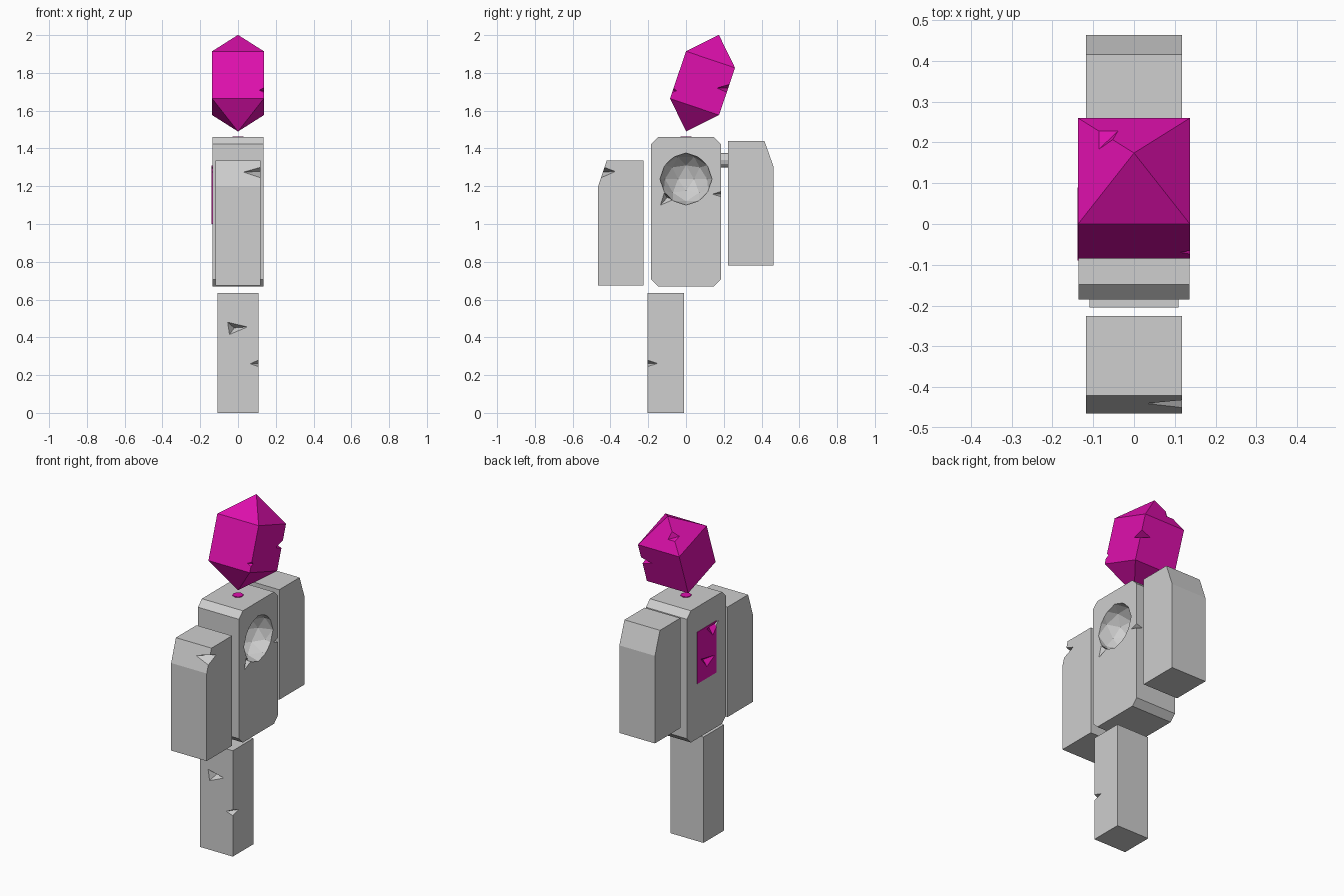
import bpy, bmesh, math
from mathutils import Vector, Matrix

if "Cube" in bpy.data.objects:
    bpy.data.objects.remove(bpy.data.objects["Cube"])


def material(name, rgb):
    m = bpy.data.materials.new(name)
    m.diffuse_color = (*rgb, 1)
    m.use_nodes = True
    m.node_tree.nodes["Principled BSDF"].inputs["Base Color"].default_value = m.diffuse_color
    return m


STONE = material("grey stone", (0.62, 0.62, 0.62))
CRYSTAL = material("magenta crystal", (0.74, 0.005, 0.42))


def finish(bm, name, mat=None):
    bmesh.ops.recalc_face_normals(bm, faces=bm.faces)
    me = bpy.data.meshes.new(name)
    bm.to_mesh(me)
    bm.free()
    ob = bpy.data.objects.new(name, me)
    bpy.context.collection.objects.link(ob)
    if mat:
        me.materials.append(mat)
    return ob


def prism(name, profile, x0, x1, mat=None):
    """Extrude a (y, z) outline along x."""
    bm = bmesh.new()
    face = bm.faces.new([bm.verts.new((x0, y, z)) for y, z in profile])
    ext = bmesh.ops.extrude_face_region(bm, geom=[face])["geom"]
    bmesh.ops.translate(bm, vec=(x1 - x0, 0, 0),
                        verts=[v for v in ext if isinstance(v, bmesh.types.BMVert)])
    return finish(bm, name, mat)


def rect(y0, y1, z0, z1):
    return [(y0, z0), (y1, z0), (y1, z1), (y0, z1)]


def hull(name, points, mat=None):
    bm = bmesh.new()
    for p in points:
        bm.verts.new(p)
    bmesh.ops.convex_hull(bm, input=bm.verts)
    return finish(bm, name, mat)


def cut(cutter, *targets):
    for ob in targets:
        mod = ob.modifiers.new("cut", 'BOOLEAN')
        mod.operation, mod.solver, mod.object = 'DIFFERENCE', 'EXACT', cutter
        bpy.context.view_layer.objects.active = ob
        bpy.ops.object.modifier_apply(modifier=mod.name)
    bpy.data.objects.remove(cutter)


def chip(targets, centre, points):
    """Cut a small chip; the cutter grows outward from its deepest point."""
    c = Vector(centre)
    cut(hull("chip", [c + (Vector(p) - c) * 1.3 for p in points]), *targets)


def face_chip(targets, deep, a, b, c):
    chip(targets, deep, [deep, a, b, c])


def edge_chip(targets, up, down, tip_a, tip_b):
    chip(targets, (Vector(tip_a) + Vector(tip_b)) / 2, [up, down, tip_a, tip_b])


# Torso: chamfered block
c = 0.037
torso = prism("torso", [(-.185, .67 + c), (-.185 + c, .67), (.185 - c, .67), (.185, .67 + c),
                        (.185, 1.46 - c), (.185 - c, 1.46), (-.185 + c, 1.46), (-.185, 1.46 - c)],
              -.136, .136, STONE)

# Faceted bowl hollowed in the right side
bm = bmesh.new()
bmesh.ops.create_icosphere(bm, subdivisions=2, radius=.138,
                           matrix=Matrix.Translation((.136, 0, 1.238)))
cut(finish(bm, "bowl cutter"), torso)

# Crystal inlay in the left side
slot = rect(-.09, .09, 1.0, 1.31)
cut(prism("slot cutter", slot, -.2, -.09), torso)
inlay = prism("crystal_inlay", slot, -.139, -.09, CRYSTAL)

# Torso and inlay chips
face_chip([torso], (.10, -.10, 1.14), (.136, -.135, 1.10), (.136, -.115, 1.165), (.136, -.065, 1.13))
edge_chip([torso], (.136, .185, 1.172), (.136, .185, 1.145), (.136, .14, 1.158), (.095, .185, 1.158))
face_chip([inlay], (-.112, 0, 1.105), (-.139, .056, 1.135), (-.139, -.074, 1.11), (-.139, 0, 1.07))
face_chip([torso, inlay], (-.112, -.055, 1.28), (-.139, 0, 1.295), (-.139, -.12, 1.305),
          (-.139, -.055, 1.237))

# Arms: blocks with a sloped outer shoulder
front_arm = prism("front_arm", [(-.465, .675), (-.225, .675), (-.225, 1.335), (-.42, 1.335),
                                (-.465, 1.20)], -.118, .118, STONE)
edge_chip([front_arm], (.118, -.432, 1.30), (.118, -.45, 1.245), (.03, -.44, 1.275),
          (.118, -.375, 1.278))
prism("back_arm", [(.223, .78), (.463, .78), (.463, 1.305), (.415, 1.44), (.223, 1.44)],
      -.118, .118, STONE)

# Shoulder peg joining the back arm
bm = bmesh.new()
bmesh.ops.create_cone(bm, cap_ends=True, segments=12, radius1=.039, radius2=.039, depth=.06,
                      matrix=Matrix.Translation((0, .204, 1.338)) @ Matrix.Rotation(math.pi / 2, 4, 'X'))
finish(bm, "shoulder_peg", STONE)

# Single leg
leg = prism("leg", rect(-.205, -.01, 0, .635), -.109, .109, STONE)
face_chip([leg], (-.02, -.165, .45), (-.055, -.205, .48), (.05, -.205, .455), (-.045, -.205, .415))
edge_chip([leg], (.109, -.205, .28), (.109, -.205, .245), (.065, -.205, .26), (.109, -.15, .262))

# Crystal neck disc on top of the torso
bm = bmesh.new()
bmesh.ops.create_cone(bm, cap_ends=True, segments=8, radius1=.03, radius2=.03, depth=.008,
                      matrix=Matrix.Translation((0, 0, 1.46)))
finish(bm, "neck_disc", CRYSTAL)

# Head: square crystal with pointed ends, leaning back
w, h = .137, .132
head = hull("crystal_head", [(x, y, z) for x in (-w, w) for y in (-w, w) for z in (-h, h)]
            + [(0, 0, .27), (0, 0, -.27)], CRYSTAL)
edge_chip([head], (w, w, .04), (w, w, -.004), (w, .08, .0), (.07, w, .018))
edge_chip([head], (w, -w, -.072), (w, -w, -.098), (w, -.118, -.083), (.112, -w, -.085))
edge_chip([head], (-.052, .052, .218), (-.085, .085, .184), (-.085, .04, .184), (-.04, .085, .184))
head.data.transform(Matrix.Translation((0, .0875, 1.7455))
                    @ Matrix.Rotation(math.radians(-18.7), 4, 'X'))
